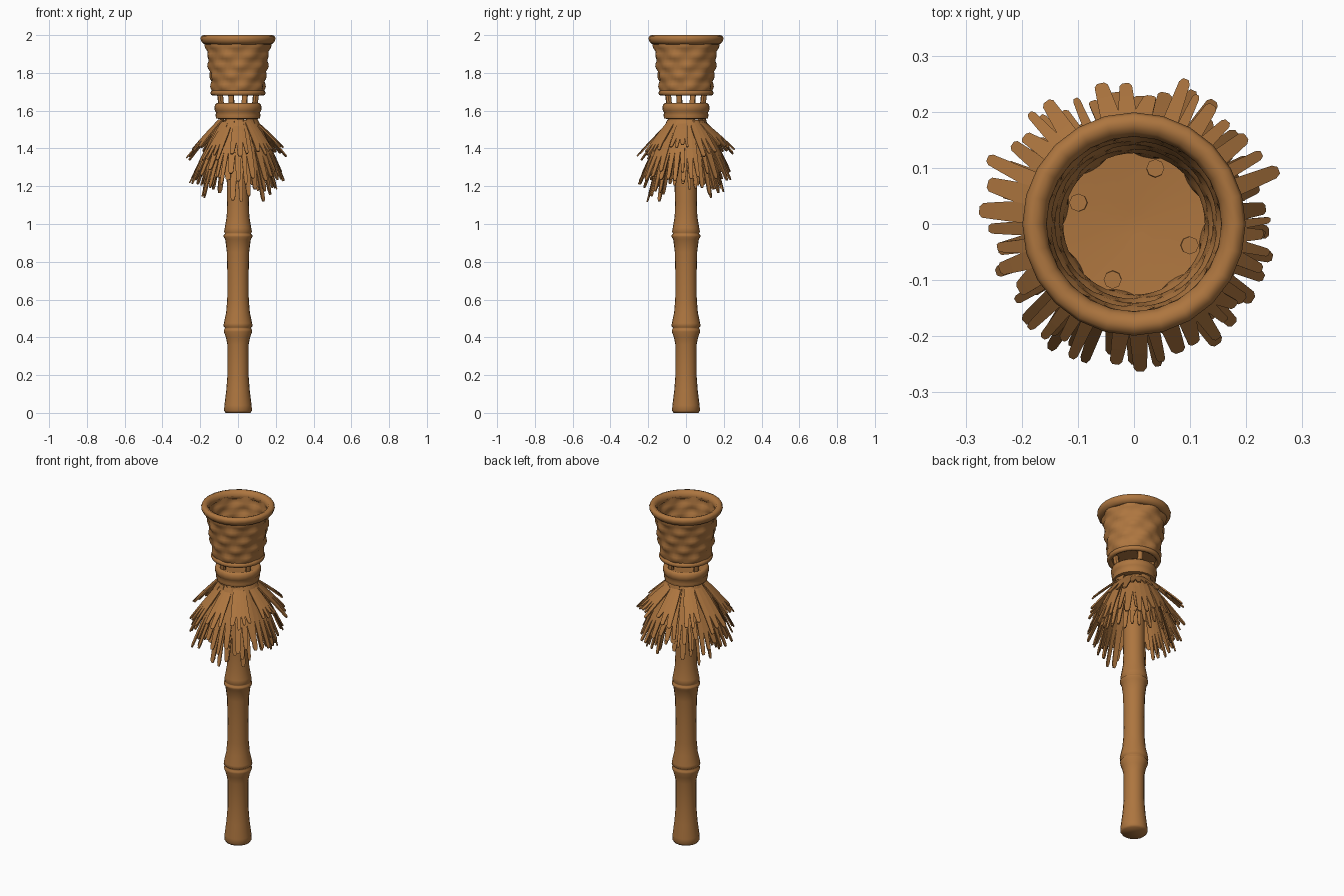
import bpy, bmesh, math, random
from mathutils import Vector

if "Cube" in bpy.data.objects:
    bpy.data.objects.remove(bpy.data.objects["Cube"])

random.seed(11)
straw = bpy.data.materials.new("warm_bamboo_brown")
straw.diffuse_color = (0.42, 0.18, 0.05, 1)
straw.use_nodes = True
straw.node_tree.nodes["Principled BSDF"].inputs["Base Color"].default_value = straw.diffuse_color


def finish(name, bm, smooth=True, angle=45):
    bmesh.ops.recalc_face_normals(bm, faces=bm.faces)
    mesh = bpy.data.meshes.new(name)
    bm.to_mesh(mesh)
    bm.free()
    ob = bpy.data.objects.new(name, mesh)
    bpy.context.collection.objects.link(ob)
    mesh.materials.append(straw)
    if smooth:
        bpy.ops.object.select_all(action='DESELECT')
        ob.select_set(True)
        bpy.context.view_layer.objects.active = ob
        bpy.ops.object.shade_smooth_by_angle(angle=math.radians(angle))
    return ob


def lathe(name, profile, n=20, closed=False, bump=None, angle=45):
    """Spin (radius, z) points; open profiles are capped at both ends."""
    bm = bmesh.new()
    rings = []
    for r, z in profile:
        ring = []
        for i in range(n):
            a = 2 * math.pi * i / n
            rr = r if bump is None else r + bump(z, a)
            ring.append(bm.verts.new((rr * math.cos(a), rr * math.sin(a), z)))
        rings.append(ring)
    pairs = list(zip(rings, rings[1:]))
    if closed:
        pairs.append((rings[-1], rings[0]))
    for lo, hi in pairs:
        for i in range(n):
            j = (i + 1) % n
            bm.faces.new((lo[i], lo[j], hi[j], hi[i]))
    if not closed:
        bm.faces.new(rings[0][::-1])
        bm.faces.new(rings[-1])
    return finish(name, bm, angle=angle)


def hoop(name, r, z, rad, height, n=24):
    """Rounded hoop with an elliptical section."""
    pts = [(r + rad * math.cos(t * math.pi / 4), z + height * math.sin(t * math.pi / 4))
           for t in range(8)]
    return lathe(name, pts, n, closed=True, angle=60)


# Bamboo pole with two swollen joints
lathe("bamboo_pole", [
    (0.066, 0.0), (0.074, 0.012), (0.072, 0.04), (0.062, 0.12), (0.056, 0.2), (0.056, 0.36),
    (0.064, 0.40), (0.075, 0.43), (0.075, 0.44), (0.070, 0.446), (0.070, 0.452), (0.077, 0.458),
    (0.075, 0.475), (0.063, 0.53), (0.057, 0.60), (0.056, 0.72), (0.059, 0.85), (0.068, 0.92),
    (0.076, 0.932), (0.076, 0.942), (0.070, 0.947), (0.070, 0.953), (0.074, 0.96),
    (0.070, 0.98), (0.060, 1.04), (0.057, 1.12), (0.057, 1.53)], angle=60)

# Binding collar above the straw skirt
lathe("collar", [(0.10, 1.556), (0.116, 1.559), (0.119, 1.575), (0.116, 1.59),
                 (0.122, 1.597), (0.125, 1.615), (0.122, 1.632), (0.112, 1.64),
                 (0.09, 1.634)], 20, angle=60)

# Four struts carrying the basket
for k in range(4):
    a = math.radians(-21 + 90 * k)
    bm = bmesh.new()
    bmesh.ops.create_cone(bm, cap_ends=True, segments=8, radius1=0.015, radius2=0.016, depth=0.11)
    for v in bm.verts:
        lean = 0.10 + 0.12 * v.co.z
        v.co += Vector((lean * math.cos(a), lean * math.sin(a), 1.67))
    finish("basket_strut", bm)


# Woven basket wall: stacked bands whose bumps alternate from row to row
def weave(z, a):
    row = (z - 1.70) / 0.054
    k = math.floor(row)
    band = math.sin(math.pi * (row - k))
    return band * (0.005 + 0.007 * math.sin(8 * a + math.pi * k + 0.5 * k)) - 0.002


outer = [(0.136 + 0.036 * i / 20, 1.70 + 0.0135 * i) for i in range(21)]
inner = [(r - 0.015, z) for r, z in reversed(outer)]
lathe("woven_basket", outer + inner, 48, closed=True, bump=weave, angle=50)
lathe("basket_floor", [(0.125, 1.695), (0.135, 1.705), (0.130, 1.722), (0.02, 1.712)], 16)
hoop("basket_bottom_hoop", 0.132, 1.694, 0.014, 0.015)
lathe("basket_rim", [(0.166, 1.95), (0.182, 1.953), (0.194, 1.966), (0.199, 1.982),
                     (0.194, 1.995), (0.18, 2.0), (0.164, 1.993), (0.156, 1.975),
                     (0.156, 1.958)], 24, closed=True, angle=60)


# Straw skirt: flared leaves, each split into blunt fingers
def leaf(bm, a0, top, bottom, flare, width):
    fingers = random.choice((3, 3, 4))
    split = random.uniform(0.45, 0.65)
    r0 = 0.092 + random.uniform(-0.006, 0.01)

    def point(s, t):
        r = r0 + (flare - r0) * (1.1 * t - 0.1 * t * t)
        a = a0 + s / max(r, 0.11)
        return bm.verts.new((r * math.cos(a), r * math.sin(a), top + (bottom - top) * t))

    cuts = [0.0]
    for i in range(fingers):
        cuts.append(cuts[-1] + random.uniform(0.7, 1.3))
    cuts = [c / cuts[-1] - 0.5 for c in cuts]
    rows = []
    for t, w in ((0, 0.7), (split * 0.5, 0.88), (split, 1.05)):
        rows.append([point(width * w * c, t) for c in cuts])
    for lo, hi in zip(rows, rows[1:]):
        for i in range(fingers):
            bm.faces.new((lo[i], lo[i + 1], hi[i + 1], hi[i]))
    for i in range(fingers):
        w = width * (cuts[i + 1] - cuts[i])
        mid = width * (cuts[i] + cuts[i + 1]) / 2
        end = random.uniform(0.78, 1.0)
        prev = rows[-1][i], rows[-1][i + 1]
        for f, half in ((0.5, 0.45), (0.9, 0.38), (1.0, 0.2)):
            t = split + (end - split) * f
            c = mid * (1.05 + 0.4 * f)
            cur = point(c - half * w, t), point(c + half * w, t)
            bm.faces.new((prev[0], prev[1], cur[1], cur[0]))
            prev = cur


layers = [("inner_straw", 12, 1.13, 0.215, 0.10),
          ("middle_straw", 12, 1.20, 0.265, 0.095),
          ("outer_straw", 10, 1.34, 0.278, 0.085)]
for k, (name, count, low, flare, width) in enumerate(layers):
    bm = bmesh.new()
    for i in range(count):
        a0 = 2 * math.pi * (i + 0.33 * k + random.uniform(-0.15, 0.15)) / count
        leaf(bm, a0, 1.55 + random.uniform(-0.01, 0.008), low + random.uniform(-0.02, 0.05),
             flare + random.uniform(-0.02, 0.008), width * random.uniform(0.85, 1.15))
    ob = finish(name, bm, smooth=False)
    mod = ob.modifiers.new("thickness", 'SOLIDIFY')
    mod.thickness = 0.007
    mod.offset = 0
